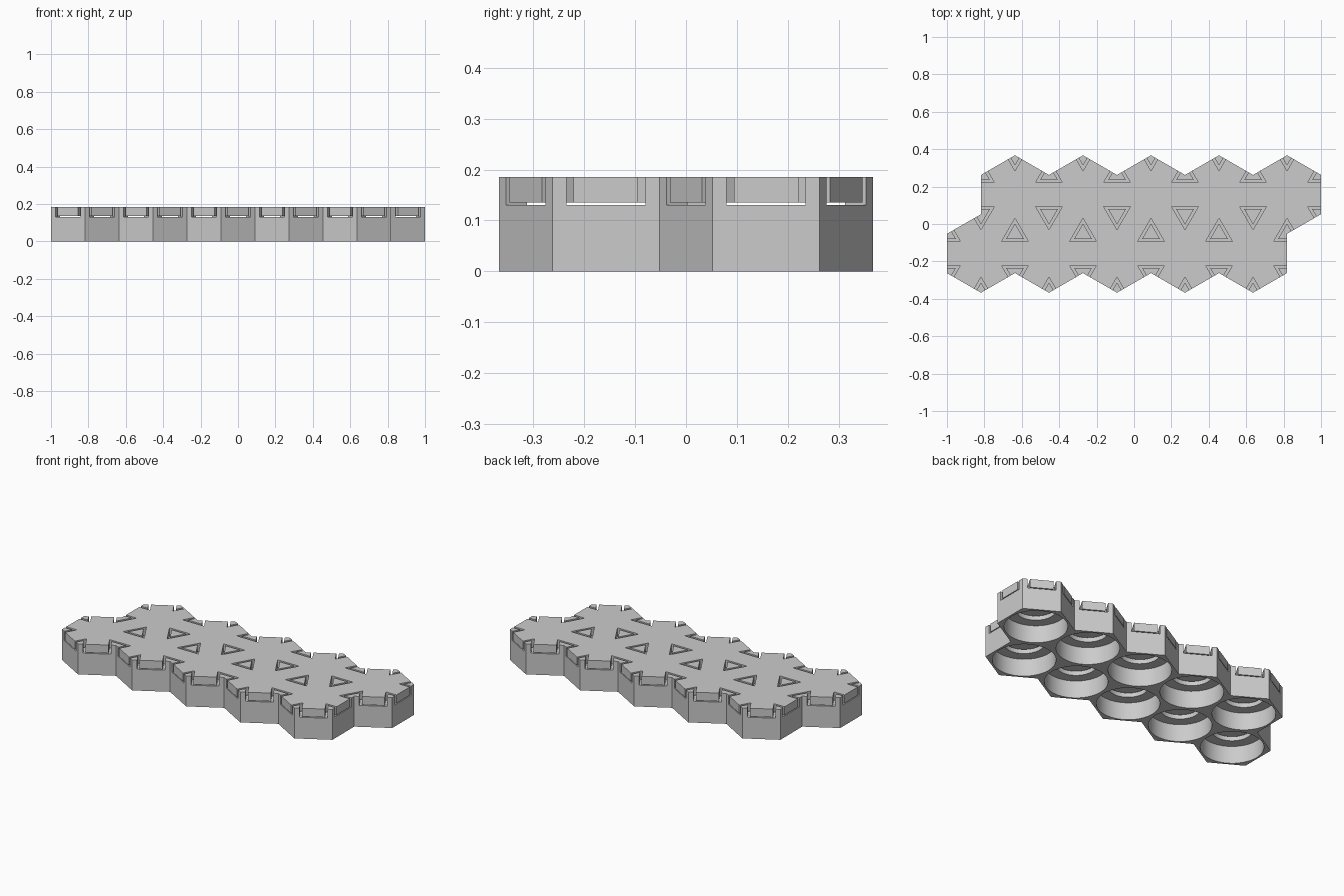
import bpy, bmesh, math
from mathutils import Vector

if "Cube" in bpy.data.objects:
    bpy.data.objects.remove(bpy.data.objects["Cube"], do_unlink=True)

APOTHEM = 2 / 11                    # eleven half-widths span the length
RADIUS = APOTHEM * 2 / math.sqrt(3)
TRAY_TOP, GAP, TOP = 0.13, 0.005, 0.185
POST, CUTOUT = 0.0275, 0.0415       # triangle inradii
WELL, HOLE, LEDGE = 0.171, 0.11, 0.104
SEGMENTS = 48

grey = bpy.data.materials.new("plain grey")
grey.use_nodes = True
colour = (0.6, 0.6, 0.6, 1)
grey.diffuse_color = colour
grey.node_tree.nodes["Principled BSDF"].inputs["Base Color"].default_value = colour

# Two staggered rows of five hexagons
centres = [Vector(((2 * i - 4) * APOTHEM + side * APOTHEM / 2, side * 0.75 * RADIUS, 0))
           for side in (-1, 1) for i in range(5)]


def polar(angle, r):
    return Vector((r * math.cos(angle), r * math.sin(angle), 0))


CORNERS = [polar(math.radians(30 + 60 * k), RADIUS) for k in range(6)]


def finish(name, bm):
    bmesh.ops.remove_doubles(bm, verts=bm.verts[:], dist=0.0002)
    bmesh.ops.recalc_face_normals(bm, faces=bm.faces[:])
    mesh = bpy.data.meshes.new(name)
    bm.to_mesh(mesh)
    bm.free()
    mesh.materials.append(grey)
    obj = bpy.data.objects.new(name, mesh)
    bpy.context.collection.objects.link(obj)
    bpy.ops.object.select_all(action="DESELECT")
    obj.select_set(True)
    bpy.context.view_layer.objects.active = obj
    bpy.ops.object.shade_smooth_by_angle(angle=math.radians(25))


def extruded(name, outlines, z0, z1):
    """Join flat outlines that share edges and raise them into one solid."""
    bm = bmesh.new()
    for outline in outlines:
        bm.faces.new([bm.verts.new((p.x, p.y, z0)) for p in outline])
    bmesh.ops.remove_doubles(bm, verts=bm.verts[:], dist=0.0002)
    raised = bmesh.ops.extrude_face_region(bm, geom=bm.faces[:])["geom"]
    bmesh.ops.translate(bm, vec=(0, 0, z1 - z0),
                        verts=[v for v in raised if isinstance(v, bmesh.types.BMVert)])
    finish(name, bm)


def corner_points(k, inradius):
    """Edge point, tip toward the centre, edge point of a corner triangle."""
    corner = CORNERS[k]
    before = (CORNERS[k - 1] - corner).normalized() * inradius
    after = (CORNERS[(k + 1) % 6] - corner).normalized() * inradius
    tip = -corner.normalized() * 2 * inradius
    return [corner + before, corner + tip, corner + after]


# Tray with a round well, an inner ledge and a through hole under each cell
def hex_ring(z):
    per_side = SEGMENTS // 6
    return [CORNERS[k].lerp(CORNERS[(k + 1) % 6], s / per_side) + Vector((0, 0, z))
            for k in range(6) for s in range(per_side)]


def round_ring(r, z):
    return [polar(math.radians(30) + math.tau * i / SEGMENTS, r) + Vector((0, 0, z))
            for i in range(SEGMENTS)]


rings = [hex_ring(0), round_ring(WELL, 0), round_ring(WELL, LEDGE),
         round_ring(HOLE, LEDGE), round_ring(HOLE, TRAY_TOP), hex_ring(TRAY_TOP)]
tray = bmesh.new()
for c in centres:
    loops = [[tray.verts.new(c + p) for p in ring] for ring in rings]
    for a, b in zip(loops, loops[1:]):
        for i in range(SEGMENTS):
            j = (i + 1) % SEGMENTS
            tray.faces.new((a[i], a[j], b[j], b[i]))
    # Outer walls only where there is no neighbouring cell
    for k in range(6):
        beyond = c + CORNERS[k] + CORNERS[(k + 1) % 6]
        if any((beyond - other).length < 0.01 for other in centres):
            continue
        for s in range(SEGMENTS // 6):
            i = k * (SEGMENTS // 6) + s
            j = (i + 1) % SEGMENTS
            tray.faces.new((loops[0][i], loops[0][j], loops[-1][j], loops[-1][i]))
finish("tray", tray)

# Triangular posts standing on the cell corners
extruded("corner_posts",
         [[c + p for p in [CORNERS[k]] + corner_points(k, POST)[::-1]]
          for c in centres for k in range(6)], TRAY_TOP, TOP)

# Loose top plate with clearance around the posts
extruded("top_plate",
         [[c + p for k in range(6) for p in corner_points(k, CUTOUT)] for c in centres],
         TRAY_TOP + GAP, TOP)
